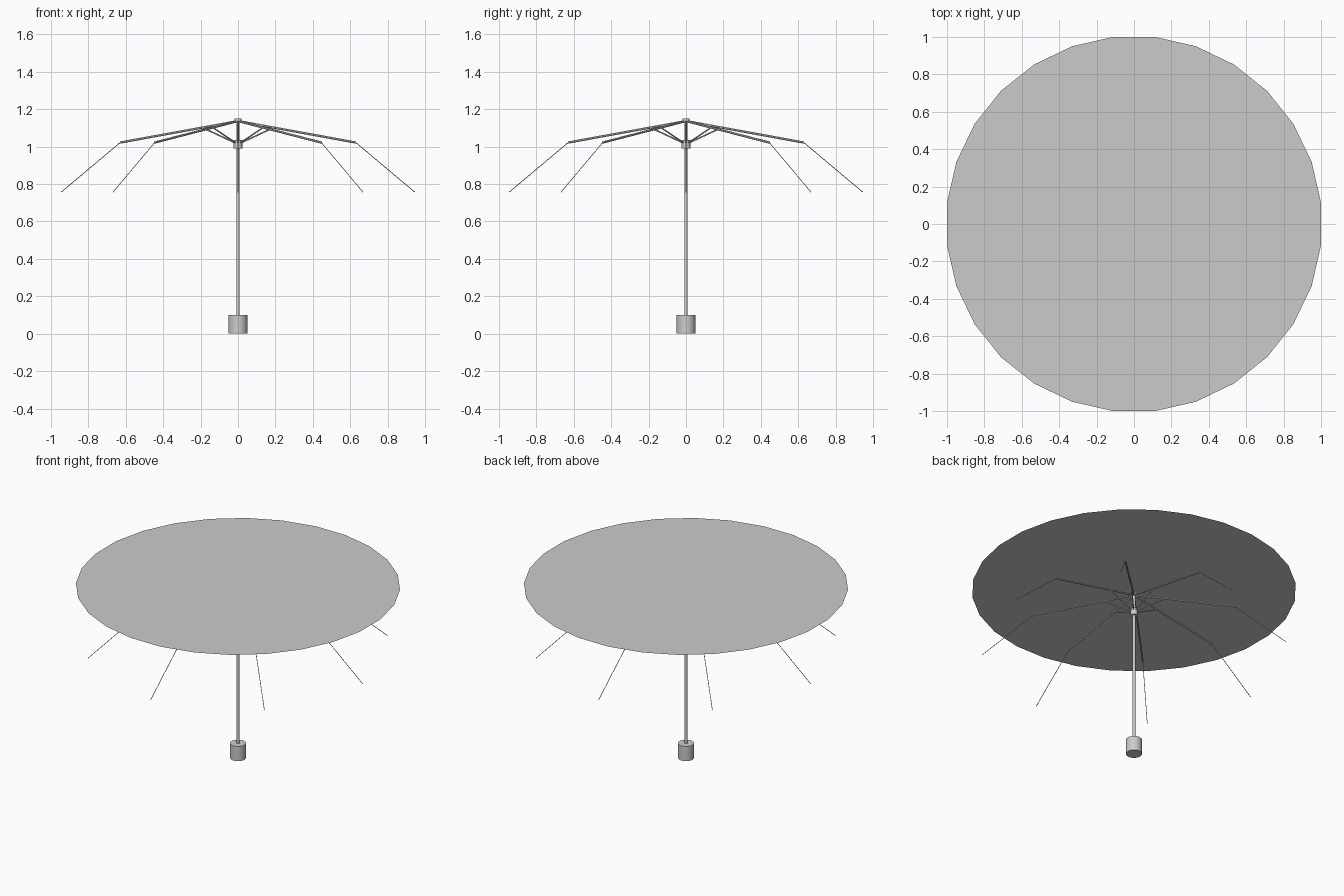
import bpy
from math import cos, sin, pi
from mathutils import Vector

if "Cube" in bpy.data.objects:
    bpy.data.objects.remove(bpy.data.objects["Cube"])


def cylinder(name, r, z0, z1, sides=24):
    bpy.ops.mesh.primitive_cylinder_add(vertices=sides, radius=r, depth=z1 - z0,
                                        location=(0, 0, (z0 + z1) / 2))
    bpy.context.object.name = name
    bpy.ops.object.shade_smooth_by_angle()


def rod(name, a, b, r, sides=6):
    d = b - a
    bpy.ops.mesh.primitive_cylinder_add(vertices=sides, radius=r, depth=d.length,
                                        location=(a + b) / 2)
    ob = bpy.context.object
    ob.name = name
    ob.rotation_mode = 'QUATERNION'
    ob.rotation_quaternion = d.to_track_quat('Z', 'Y')


def polar(r, angle, z):
    return Vector((r * cos(angle), r * sin(angle), z))


# Handle, pole, sliding runner and top cap
cylinder("handle", 0.05, 0.0, 0.10)
cylinder("pole", 0.009, 0.10, 1.14, 16)
cylinder("runner", 0.023, 0.99, 1.035)
cylinder("top_cap", 0.02, 1.133, 1.15)

# Eight folding ribs: inner arm, thin outer wire, short stretcher
for i in range(8):
    t = i * pi / 4
    knee = polar(0.63, t, 1.022)
    rod(f"rib_{i}", polar(0.01, t, 1.135), knee, 0.006)
    rod(f"rib_tip_{i}", knee, polar(0.945, t, 0.757), 0.002)
    rod(f"stretcher_{i}", polar(0.015, t, 1.02), polar(0.19, t, 1.102), 0.004)

# Flat canopy sheet
bpy.ops.mesh.primitive_circle_add(vertices=28, radius=1 / cos(pi / 28),
                                  fill_type='NGON', location=(0, 0, 1.172),
                                  rotation=(0, 0, pi / 28))
bpy.context.object.name = "canopy"
